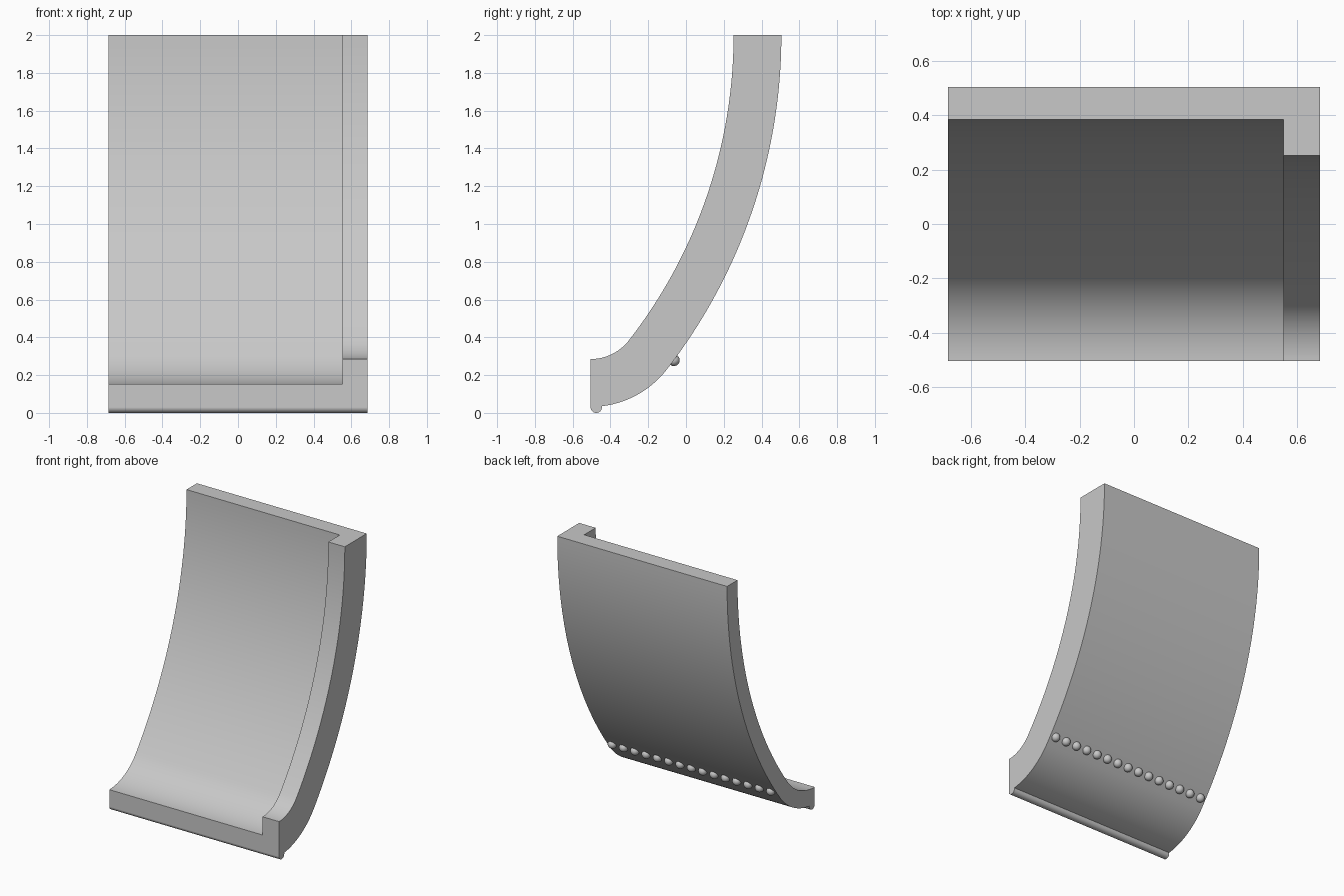
import bpy, bmesh, math
from mathutils import Matrix

if "Cube" in bpy.data.objects:
    bpy.data.objects.remove(bpy.data.objects["Cube"], do_unlink=True)

HALF_W, RIM_X = 0.685, 0.552       # half width, inner side of the raised rim
HALF_D, TOP, BOTTOM = 0.505, 2.0, 0.032
FULL, THIN = 0.253, 0.12           # rim and panel thickness
FOOT_R = 0.51                      # outer radius of the curled foot

grey = bpy.data.materials.new("light_grey")
grey.use_nodes = True
grey.diffuse_color = (0.58, 0.58, 0.58, 1)
grey.node_tree.nodes["Principled BSDF"].inputs["Base Color"].default_value = grey.diffuse_color


def finish(name, bm):
    bmesh.ops.recalc_face_normals(bm, faces=bm.faces)
    mesh = bpy.data.meshes.new(name)
    bm.to_mesh(mesh)
    bm.free()
    mesh.materials.append(grey)
    obj = bpy.data.objects.new(name, mesh)
    bpy.context.collection.objects.link(obj)
    bpy.ops.object.select_all(action='DESELECT')
    obj.select_set(True)
    bpy.context.view_layer.objects.active = obj
    bpy.ops.object.shade_smooth_by_angle(angle=math.radians(30))
    return obj


# Two tangent arcs: a large one down the back and a tight one at the foot
rise = TOP - BOTTOM - FOOT_R
run = 2 * HALF_D - FOOT_R
bend = 2 * math.atan2(run, rise)
back_r = rise / math.sin(bend) + FOOT_R
back_arc = (HALF_D - back_r, TOP, back_r)
foot_arc = (-HALF_D, BOTTOM + FOOT_R, FOOT_R)


def on_arc(arc, angle, depth):
    cy, cz, r = arc
    return cy + (r - depth) * math.cos(angle), cz - (r - depth) * math.sin(angle)


BACK_STEPS, FOOT_STEPS = 40, 20
stations = [(back_arc, bend * i / BACK_STEPS) for i in range(BACK_STEPS + 1)]
stations += [(foot_arc, bend + (math.pi / 2 - bend) * i / FOOT_STEPS)
             for i in range(1, FOOT_STEPS + 1)]

# Curved panel with rim: L-shaped section swept along the arcs
section = [(-HALF_W, 0), (HALF_W, 0), (HALF_W, FULL),
           (RIM_X, FULL), (RIM_X, THIN), (-HALF_W, THIN)]
bm = bmesh.new()
rings = [[bm.verts.new((x, *on_arc(arc, a, depth))) for x, depth in section]
         for arc, a in stations]
for r0, r1 in zip(rings, rings[1:]):
    for i in range(len(section)):
        j = (i + 1) % len(section)
        bm.faces.new((r0[i], r0[j], r1[j], r1[i]))
bm.faces.new(rings[0])
bm.faces.new(rings[-1])
finish("curved_panel", bm)

# Round bead along the bottom front edge
bm = bmesh.new()
bmesh.ops.create_cone(bm, cap_ends=True, segments=32, radius1=0.03, radius2=0.03,
                      depth=2 * HALF_W, matrix=Matrix.Rotation(math.pi / 2, 4, 'Y'))
foot = finish("foot_bead", bm)
foot.location = (0, -HALF_D + 0.03, 0.03)

# Row of small studs across the back
COUNT = 15
pitch = 2 * HALF_W / COUNT
stud_y, stud_z = on_arc(back_arc, math.asin((TOP - 0.279) / back_r), 0)
bm = bmesh.new()
for i in range(COUNT):
    x = (i - (COUNT - 1) / 2) * pitch
    bmesh.ops.create_uvsphere(bm, u_segments=20, v_segments=12, radius=0.031,
                              matrix=Matrix.Translation((x, stud_y, stud_z)))
finish("back_studs", bm)
